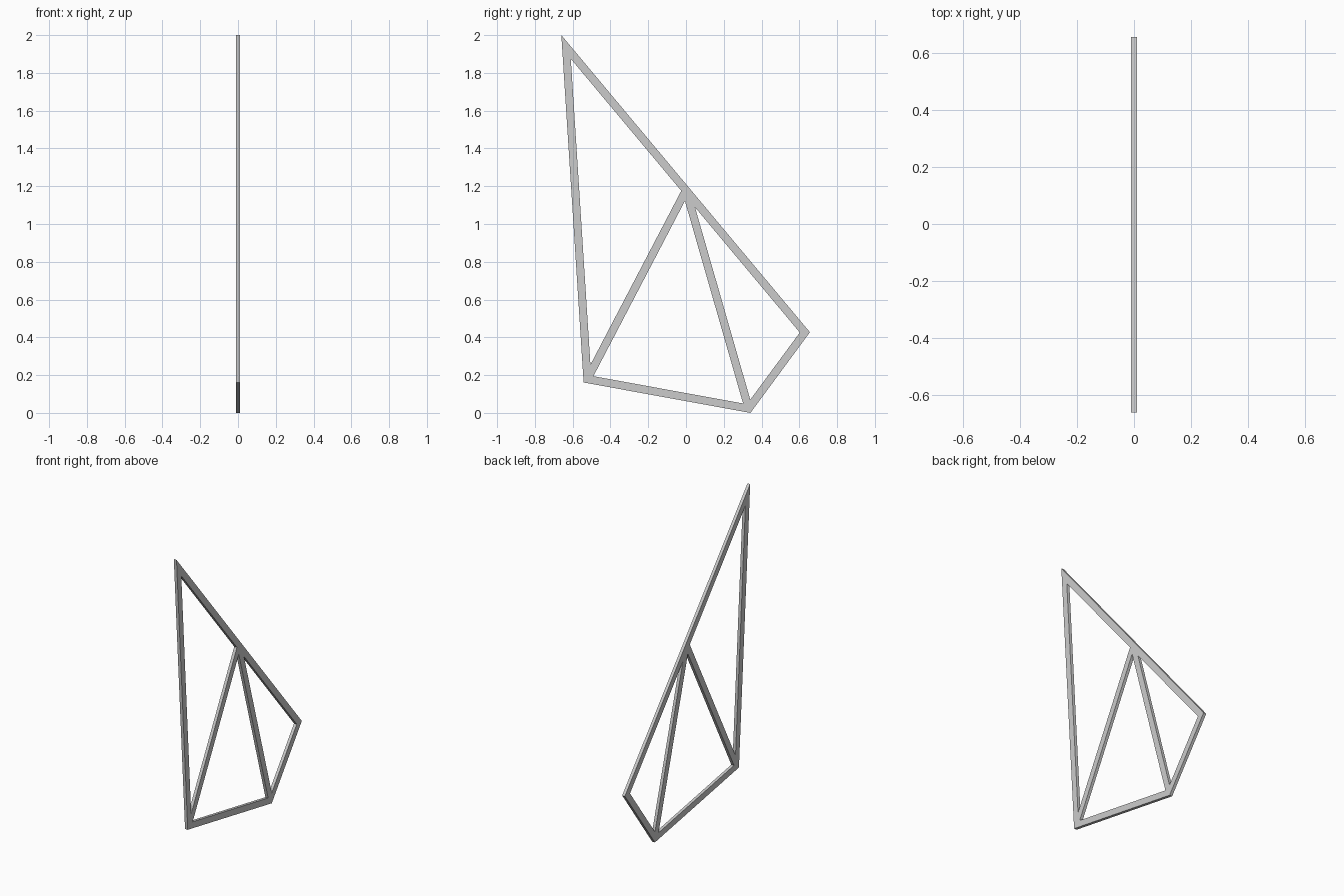
import bpy
from mathutils import Vector, Matrix
from mathutils.geometry import intersect_line_line_2d as _unused, intersect_line_line

if "Cube" in bpy.data.objects:
    bpy.data.objects.remove(bpy.data.objects["Cube"], do_unlink=True)

BAR = 0.042        # bar width
DEPTH = 0.02       # bar thickness across x

steel = bpy.data.materials.new("plain grey")
steel.use_nodes = True
grey = (0.6, 0.6, 0.6, 1)
steel.diffuse_color = grey
steel.node_tree.nodes["Principled BSDF"].inputs["Base Color"].default_value = grey


def inset(points, dist):
    """Mitred inward offset of a counter-clockwise polygon."""
    edges = []
    for a, b in zip(points, points[1:] + points[:1]):
        d = (b - a).normalized()
        shift = Vector((-d.y, d.x, 0)) * dist
        edges.append((a + shift, b + shift))
    return [intersect_line_line(*edges[i - 1], *edges[i])[0]
            for i in range(len(edges))]


# Outer corners of the frame in the side plane (y, z), counter-clockwise
outline = [Vector((y, z, 0)) for y, z in
           ((-0.66, 2.0), (-0.542, 0.161), (0.341, 0.0), (0.656, 0.427))]

# Bar centre lines: four corners, and the joint on the sloping top bar
peak, heel, foot, nose = inset(outline, BAR / 2)
joint = peak.lerp(nose, (0 - peak.x) / (nose.x - peak.x))
openings = [inset(cell, BAR / 2) for cell in
            ([peak, heel, joint], [heel, foot, joint], [foot, nose, joint])]

# Flat filled profile with three triangular openings, given thickness
profile = bpy.data.curves.new("frame_profile", "CURVE")
profile.dimensions = "2D"
profile.fill_mode = "BOTH"
profile.extrude = DEPTH / 2
for loop in [outline] + openings:
    spline = profile.splines.new("POLY")
    spline.points.add(len(loop) - 1)
    for point, co in zip(spline.points, loop):
        point.co = (co.x, co.y, 0, 1)
    spline.use_cyclic_u = True

helper = bpy.data.objects.new("frame_helper", profile)
bpy.context.collection.objects.link(helper)
bpy.context.view_layer.update()
mesh = bpy.data.meshes.new_from_object(
    helper.evaluated_get(bpy.context.evaluated_depsgraph_get()))
bpy.data.objects.remove(helper, do_unlink=True)

# Stand the profile up so that it lies in the y-z plane
mesh.transform(Matrix(((0, 0, 1, 0), (1, 0, 0, 0), (0, 1, 0, 0), (0, 0, 0, 1))))
mesh.materials.clear()
mesh.materials.append(steel)
mesh.shade_flat()
frame = bpy.data.objects.new("braced_frame", mesh)
bpy.context.collection.objects.link(frame)
